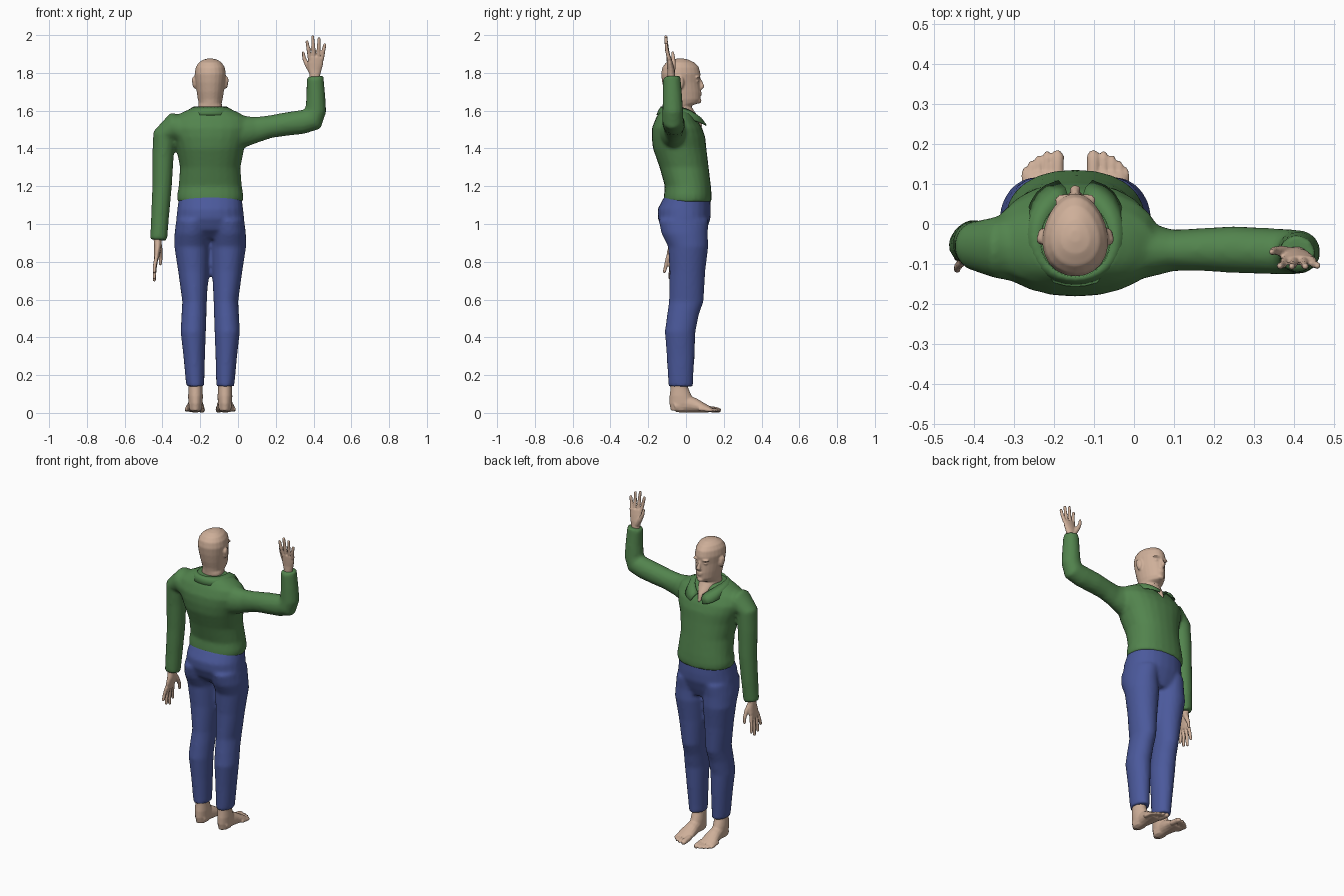
import bpy, bmesh, math
from mathutils import Vector, Matrix

CX = -0.147  # body centre line


def material(name, rgb):
    m = bpy.data.materials.new(name)
    m.diffuse_color = (*rgb, 1)
    return m


SKIN = material("skin", (0.62, 0.43, 0.32))
GREEN = material("green_shirt", (0.085, 0.23, 0.075))
BLUE = material("blue_trousers", (0.07, 0.10, 0.33))


def loft(bm, rings):
    """Skin closed rings of points and cap both ends."""
    rows = [[bm.verts.new(p) for p in r] for r in rings]
    n = len(rows[0])
    for a, b in zip(rows, rows[1:]):
        for i in range(n):
            bm.faces.new((a[i], a[(i + 1) % n], b[(i + 1) % n], b[i]))
    bm.faces.new(rows[0][::-1])
    bm.faces.new(rows[-1])


def stack(bm, rows, cx=CX, n=24, taper=0.0, power=1.0):
    """Level oval sections: (x offset, z, half width, y back, y front)."""
    rings = []
    for dx, z, rx, y0, y1 in rows:
        ring = []
        for i in range(n):
            a = 2 * math.pi * i / n
            c, s = math.cos(a), math.sin(a)
            c = math.copysign(abs(c) ** power, c)
            s = math.copysign(abs(s) ** power, s)
            ring.append((cx + dx + rx * c * (1 - taper * s),
                         (y0 + y1) / 2 + (y1 - y0) / 2 * s, z))
        rings.append(ring)
    loft(bm, rings)


def tube(bm, pts, ref=(0, 1, 0), n=16, mat=Matrix()):
    """Tube along points (x, y, z, radius along ref, other radius)."""
    rings, ref = [], Vector(ref)
    P = [Vector(p[:3]) for p in pts]
    for i, p in enumerate(pts):
        t = (P[min(i + 1, len(P) - 1)] - P[max(i - 1, 0)]).normalized()
        u = (ref - t * ref.dot(t)).normalized()
        v = t.cross(u)
        rings.append([mat @ (P[i] + u * p[3] * math.cos(a) + v * p[4] * math.sin(a))
                      for a in (2 * math.pi * k / n for k in range(n))])
    loft(bm, rings)


def blob(bm, pos, size, mat=Matrix()):
    bmesh.ops.create_uvsphere(bm, u_segments=12, v_segments=8, radius=1,
                              matrix=mat @ Matrix.Translation(pos) @ Matrix.Diagonal((*size, 1)))


def finish(name, bm, mat, voxel, smooth=3):
    """Fuse overlapping parts into one smooth surface."""
    bmesh.ops.recalc_face_normals(bm, faces=bm.faces)
    me = bpy.data.meshes.new(name)
    bm.to_mesh(me)
    bm.free()
    me.materials.append(mat)
    ob = bpy.data.objects.new(name, me)
    bpy.context.collection.objects.link(ob)
    for p in me.polygons:
        p.use_smooth = True
    if voxel:
        r = ob.modifiers.new("fuse", 'REMESH')
        r.mode, r.voxel_size, r.use_smooth_shade = 'VOXEL', voxel, True
        s = ob.modifiers.new("soften", 'SMOOTH')
        s.factor, s.iterations = 0.5, smooth
    return ob


# Shirt: torso and both sleeves
bm = bmesh.new()
stack(bm, [(0, 1.115, .172, -.118, .134), (0, 1.15, .176, -.117, .136), (0, 1.2, .167, -.112, .132),
           (0, 1.3, .16, -.14, .12), (0, 1.4, .18, -.175, .108), (0, 1.46, .20, -.182, .102),
           (0, 1.51, .215, -.18, .085), (0, 1.56, .20, -.16, .052), (0, 1.59, .15, -.143, .035),
           (0, 1.612, .10, -.13, .015)], power=0.9)
tube(bm, [(-.27, -.06, 1.49, .09, .085), (-.345, -.058, 1.515, .078, .075), (-.39, -.055, 1.47, .064, .062),
          (-.397, -.05, 1.36, .06, .057), (-.402, -.045, 1.2, .056, .052), (-.412, -.048, 1.05, .052, .048),
          (-.42, -.053, .915, .046, .045)])
tube(bm, [(-.06, -.065, 1.485, .09, .10), (.03, -.066, 1.49, .07, .085), (.10, -.066, 1.50, .052, .068),
          (.17, -.064, 1.515, .054, .060), (.25, -.064, 1.528, .059, .062), (.34, -.068, 1.54, .058, .064),
          (.395, -.07, 1.555, .057, .066), (.412, -.07, 1.60, .055, .056), (.412, -.072, 1.68, .052, .050),
          (.408, -.075, 1.782, .046, .045)])
finish("shirt", bm, GREEN, 0.011)

# Folded collar, open in a V at the front
bm = bmesh.new()
rows = []
for i in range(29):
    k = i / 14 - 1                       # -1 .. 1 around the neck, 0 at the back
    a = -math.pi / 2 + k * math.pi * 0.94
    c, s, f = math.cos(a), math.sin(a), max(0, abs(k) - 0.45) / 0.55
    rows.append([bm.verts.new(p) for p in (
        (CX + .082 * c, -.045 + .082 * s + .022 * f, 1.59 - .045 * f ** 2),
        (CX + .088 * c, -.045 + .088 * s + .024 * f, 1.622 - .06 * f ** 2),
        (CX + (.115 + .02 * f) * c, -.045 + .10 * s + .038 * f, 1.605 - .055 * f ** 2),
        (CX + (.128 + .10 * f ** 3) * c, -.045 + .112 * s + .045 * f, 1.578 - .055 * f))])
for a, b in zip(rows, rows[1:]):
    for j in range(3):
        bm.faces.new((a[j], b[j], b[j + 1], a[j + 1]))
collar = finish("collar", bm, GREEN, 0)
collar.modifiers.new("cloth", 'SOLIDIFY').thickness = 0.006

# Trousers: hips and two legs
bm = bmesh.new()
stack(bm, [(0, .92, .13, -.07, .09), (0, .97, .176, -.125, .11), (0, 1.03, .18, -.15, .13),
           (0, 1.08, .174, -.15, .132), (0, 1.15, .165, -.112, .128)], power=0.92)
for s in (-1, 1):
    stack(bm, [(s * dx, z, rx, y0, y1) for dx, z, rx, y0, y1 in (
        (.079, .14, .047, -.093, .037), (.081, .18, .05, -.095, .038), (.085, .3, .057, -.102, .045),
        (.09, .43, .067, -.112, .05), (.086, .52, .066, -.10, .068), (.083, .59, .065, -.09, .093),
        (.09, .75, .08, -.087, .102), (.097, .88, .093, -.095, .118), (.097, .95, .092, -.13, .115),
        (.09, 1.02, .09, -.145, .12))])
finish("trousers", bm, BLUE, 0.011)

# Head, neck and face
bm = bmesh.new()
stack(bm, [(0, 1.50, .062, -.09, .03), (0, 1.57, .062, -.095, .025), (0, 1.625, .062, -.098, .028),
           (0, 1.64, .06, -.10, .066), (0, 1.66, .065, -.103, .077), (0, 1.70, .071, -.115, .078),
           (0, 1.75, .077, -.126, .073), (0, 1.795, .082, -.132, .077), (0, 1.83, .076, -.125, .068),
           (0, 1.855, .06, -.105, .045), (0, 1.87, .036, -.075, .012), (0, 1.876, .012, -.045, -.015)],
      taper=.16)
tube(bm, [(CX, .066, 1.775, .008, .008), (CX, .078, 1.75, .009, .010), (CX, .086, 1.727, .014, .013),
          (CX, .078, 1.716, .012, .008)], ref=(1, 0, 0))
blob(bm, (CX, .07, 1.697), (.022, .014, .006))
blob(bm, (CX, .07, 1.685), (.019, .014, .006))
blob(bm, (CX, .066, 1.652), (.022, .017, .014))
for s in (-1, 1):
    blob(bm, (CX + s * .03, .06, 1.777), (.022, .017, .007))
    blob(bm, (CX + s * .03, .057, 1.757), (.013, .012, .007))
    blob(bm, (CX + s * .082, -.03, 1.75), (.013, .02, .034))
    blob(bm, (CX + s * .088, -.038, 1.76), (.009, .014, .022))
# bare chest showing in the open neck
tube(bm, [(CX, -.01, 1.61, .055, .04), (CX, .02, 1.575, .045, .033), (CX, .052, 1.54, .022, .028),
          (CX, .076, 1.508, .006, .015)], ref=(1, 0, 0))
finish("head", bm, SKIN, 0.0055, 2)


def hand(name, mat):
    """Local frame: fingers along z, thumb at -x, palm facing +y."""
    bm = bmesh.new()
    tube(bm, [(0, 0, -.05, .03, .027), (0, 0, .01, .028, .021), (0, 0, .04, .036, .019),
              (.003, -.004, .075, .042, .016), (.006, -.008, .108, .041, .012)], ref=(1, 0, 0), mat=mat)
    for x0, x1, z1 in ((-.027, -.042, .195), (-.005, -.012, .222), (.018, .022, .212), (.038, .053, .18)):
        tube(bm, [(x0, -.007, .095, .0105, .0105), ((x0 + x1) / 2, -.016, (z1 + .1) / 2, .010, .010),
                  (x1, -.018, z1 - .006, .0085, .0085), (x1, -.018, z1, .004, .004)],
             ref=(1, 0, 0), n=10, mat=mat)
    tube(bm, [(-.012, .006, .02, .016, .015), (-.038, .014, .06, .014, .013), (-.056, .016, .095, .0105, .0105),
              (-.062, .014, .128, .008, .008), (-.063, .014, .135, .004, .004)], ref=(1, 0, 0), n=10, mat=mat)
    finish(name, bm, SKIN, 0.0045, 2)


hand("raised_hand", Matrix.Translation((.407, -.078, 1.778)) @ Matrix.Rotation(.05, 4, 'X'))
lowered = Matrix(((0, 1, 0, 0), (-1, 0, 0, 0), (0, 0, -1, 0), (0, 0, 0, 1)))
hand("lowered_hand", Matrix.Translation((-.425, -.055, .918)) @ Matrix.Rotation(-.04, 4, 'X') @ lowered)

# Bare feet
for s, name in ((-1, "left_foot"), (1, "right_foot")):
    bm = bmesh.new()
    x = CX + s * .078
    stack(bm, [(0, .2, .04, -.08, .01), (0, .13, .037, -.082, .012), (0, .09, .039, -.087, .03),
               (0, .05, .038, -.088, .05), (0, .012, .03, -.08, .02)], cx=x)
    tube(bm, [(x, -.06, .034, .036, .032), (x, 0, .05, .037, .048), (x, .045, .04, .043, .039),
              (x + s * .003, .09, .027, .05, .026), (x + s * .004, .125, .018, .048, .016)], ref=(1, 0, 0))
    for dx, y, r in ((-.033, .17, .0165), (-.007, .168, .0115), (.014, .157, .011),
                     (.032, .144, .0105), (.047, .128, .010)):
        tube(bm, [(x + s * dx, y - .06, .022, r, r), (x + s * dx, y - .02, .017, r, r),
                  (x + s * dx, y, .0145, r * 1.05, r * .9), (x + s * dx, y + .014, .012, r * .5, r * .5)],
             ref=(1, 0, 0), n=10)
    finish(name, bm, SKIN, 0.005, 2)
